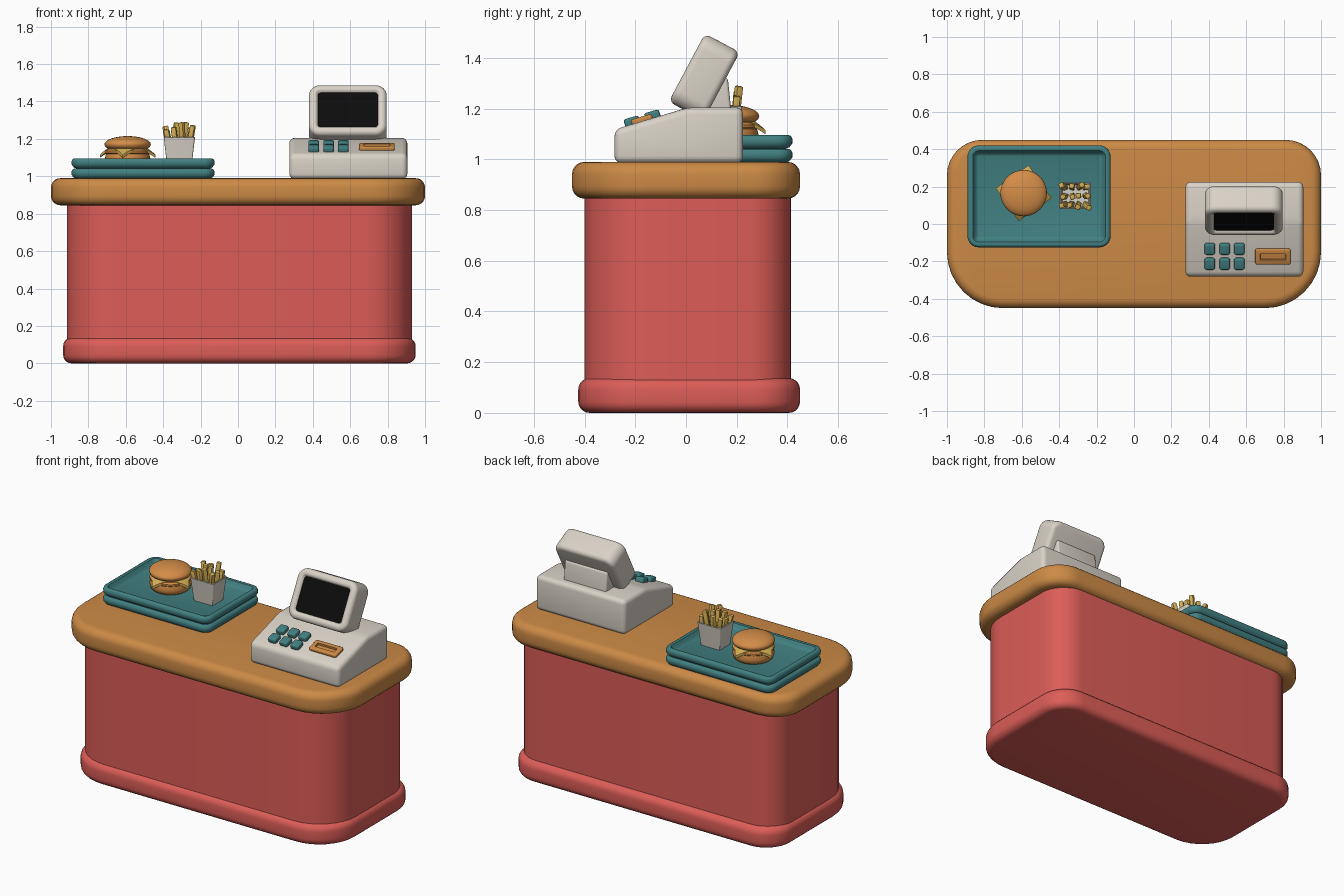
import bpy, bmesh, math, random
from mathutils import Matrix, Vector

if "Cube" in bpy.data.objects:
    bpy.data.objects.remove(bpy.data.objects["Cube"])

random.seed(4)


def mat(name, r, g, b):
    m = bpy.data.materials.new(name)
    lin = [((c / 255 + 0.055) / 1.055) ** 2.4 for c in (r, g, b)]
    m.diffuse_color = (*lin, 1)
    m.use_nodes = True
    m.node_tree.nodes["Principled BSDF"].inputs["Base Color"].default_value = m.diffuse_color
    return m


RED = mat("counter red", 220, 93, 87)
WOOD = mat("counter top orange", 204, 138, 70)
TEAL = mat("tray teal", 66, 128, 130)
CREAM = mat("register cream", 217, 210, 199)
BLACK = mat("screen black", 12, 12, 13)
BUN = mat("bun orange", 212, 141, 72)
YELLOW = mat("fries yellow", 212, 174, 84)


def finish(bm, name, m, matrix=None, angle=40):
    bmesh.ops.recalc_face_normals(bm, faces=bm.faces)
    if matrix:
        bm.transform(matrix)
    me = bpy.data.meshes.new(name)
    bm.to_mesh(me)
    bm.free()
    me.materials.append(m)
    ob = bpy.data.objects.new(name, me)
    bpy.context.collection.objects.link(ob)
    bpy.ops.object.select_all(action='DESELECT')
    ob.select_set(True)
    bpy.context.view_layer.objects.active = ob
    bpy.ops.object.shade_smooth_by_angle(angle=math.radians(angle))
    return ob


def rounded(z0, z1, r, n=5):
    """Rounded edge profile as (inset, z) pairs."""
    a = [math.pi / 2 * i / n for i in range(n + 1)]
    low = [(r - r * math.sin(t), z0 + r - r * math.cos(t)) for t in a]
    high = [(r - r * math.cos(t), z1 - r + r * math.sin(t)) for t in a]
    return low + high


def slab(name, m, x0, x1, y0, y1, rf, rb, profile, matrix=None):
    """Stack of rounded rectangles; rf / rb are front and back corner radii."""
    bm = bmesh.new()
    rings = []
    for d, z in profile:
        ring = []
        for sx, sy, r, start in ((1, 1, rb, 0), (-1, 1, rb, 90), (-1, -1, rf, 180), (1, -1, rf, 270)):
            r = max(r - d, 0.003)
            cx = x1 - d - r if sx > 0 else x0 + d + r
            cy = y1 - d - r if sy > 0 else y0 + d + r
            for i in range(9):
                t = math.radians(start + 90 * i / 8)
                ring.append(bm.verts.new((cx + r * math.cos(t), cy + r * math.sin(t), z)))
        rings.append(ring)
    n = len(rings[0])
    for a, b in zip(rings, rings[1:]):
        for i in range(n):
            bm.faces.new((a[i], a[(i + 1) % n], b[(i + 1) % n], b[i]))
    bm.faces.new(rings[0])
    bm.faces.new(rings[-1])
    return finish(bm, name, m, matrix)


def side_prism(name, m, x0, x1, pts, bevel):
    """Side outline (y, z) extruded along x with rounded edges."""
    bm = bmesh.new()
    a = [bm.verts.new((x0, y, z)) for y, z in pts]
    b = [bm.verts.new((x1, y, z)) for y, z in pts]
    bm.faces.new(a)
    bm.faces.new(b)
    for i in range(len(pts)):
        j = (i + 1) % len(pts)
        bm.faces.new((a[i], a[j], b[j], b[i]))
    bmesh.ops.recalc_face_normals(bm, faces=bm.faces)
    bmesh.ops.bevel(bm, geom=bm.edges[:], offset=bevel, segments=4, profile=0.5, affect='EDGES')
    return finish(bm, name, m)


def lathe(name, m, x, y, pts, n=40):
    bm = bmesh.new()
    vs = [bm.verts.new((r, 0, z)) for r, z in pts]
    es = [bm.edges.new(p) for p in zip(vs, vs[1:])]
    bmesh.ops.spin(bm, geom=vs + es, cent=(0, 0, 0), axis=(0, 0, 1), angle=2 * math.pi, steps=n)
    bmesh.ops.remove_doubles(bm, verts=bm.verts, dist=1e-4)
    return finish(bm, name, m, Matrix.Translation((x, y, 0)))


# Counter
slab("counter_base", RED, -0.935, 0.95, -0.425, 0.45, 0.26, 0.18, rounded(0, 0.137, 0.045))
slab("counter_body", RED, -0.915, 0.93, -0.40, 0.415, 0.25, 0.17, [(0, 0.06), (0, 0.87)])
slab("counter_top", WOOD, -1, 1, -0.45, 0.45, 0.30, 0.19, rounded(0.845, 0.99, 0.05))

# Two stacked trays with raised rims
for i, z in enumerate((0.985, 1.04)):
    slab(f"tray_{i + 1}", TEAL, -0.89, -0.125, -0.125, 0.42, 0.06, 0.06,
         [(0.03, z), (0.012, z + 0.008), (0.001, z + 0.022), (0, z + 0.04), (0.006, z + 0.052),
          (0.015, z + 0.056), (0.028, z + 0.053), (0.036, z + 0.042), (0.046, z + 0.026), (0.056, z + 0.022)])

# Burger
BX, BY = -0.59, 0.165
lathe("bottom_bun", BUN, BX, BY, [(0, 1.055), (0.095, 1.055), (0.115, 1.07), (0.122, 1.095), (0.115, 1.12), (0, 1.122)])
lathe("patty", BUN, BX, BY, [(0, 1.115), (0.11, 1.115), (0.121, 1.125), (0.121, 1.135), (0.11, 1.145), (0, 1.145)])
dome = [(0.124 * math.cos(t), 1.17 + 0.045 * math.sin(t)) for t in [math.pi / 2 * i / 10 for i in range(11)]]
lathe("top_bun", BUN, BX, BY, [(0, 1.148), (0.105, 1.148), (0.119, 1.157)] + dome[:-1] + [(0, 1.215)])

# Cheese slice with drooping corners
bm = bmesh.new()
bmesh.ops.create_grid(bm, x_segments=16, y_segments=16, size=0.107)
for v in bm.verts:
    v.co.z = 1.152 - max(0, v.co.length - 0.105) * 0.8
top = bm.faces[:]
ext = bmesh.ops.extrude_face_region(bm, geom=top)
for v in [g for g in ext['geom'] if isinstance(g, bmesh.types.BMVert)]:
    v.co.z -= 0.016
finish(bm, "cheese_slice", YELLOW, Matrix.Translation((BX, BY, 0)) @ Matrix.Rotation(math.radians(35), 4, 'Z'))

# Fries and their carton
slab("fries_carton", CREAM, -0.397, -0.23, 0.08, 0.222, 0.012, 0.012,
     [(0.018, 1.055), (0.0, 1.208), (0.003, 1.211), (0.008, 1.208), (0.014, 1.17)])
bm = bmesh.new()
for ix in range(4):
    for iy in range(3):
        px, py = (ix - 1.5) / 1.5, iy - 1
        length = random.uniform(0.12, 0.155) - 0.02 * abs(px)
        place = (Matrix.Translation((-0.313 + px * 0.05, 0.151 + py * 0.042, 1.145))
                 @ Matrix.Rotation(px * 0.16 + random.uniform(-0.1, 0.1), 4, 'Y')
                 @ Matrix.Rotation(-py * 0.12 + random.uniform(-0.08, 0.08), 4, 'X')
                 @ Matrix.Rotation(random.uniform(0, 1.5), 4, 'Z')
                 @ Matrix.Translation((0, 0, length / 2))
                 @ Matrix.Diagonal((0.028, 0.028, length, 1)))
        bmesh.ops.create_cube(bm, size=1, matrix=place)
bmesh.ops.bevel(bm, geom=bm.edges[:], offset=0.006, segments=2, profile=0.5, affect='EDGES')
finish(bm, "fries", YELLOW)

# Register body and monitor stand
side_prism("register_body", CREAM, 0.275, 0.905,
           [(-0.282, 0.985), (0.225, 0.985), (0.225, 1.205), (0.01, 1.205), (-0.282, 1.118)], 0.028)
side_prism("monitor_stand", CREAM, 0.44, 0.74, [(0.0, 1.18), (0.18, 1.18), (0.165, 1.32), (0.06, 1.36)], 0.012)

# Tilted monitor with a recessed screen
tilt = Matrix.Translation((0.587, 0.072, 1.325)) @ Matrix.Rotation(math.radians(62), 4, 'X')
slab("monitor", CREAM, -0.208, 0.208, -0.152, 0.152, 0.06, 0.06,
     rounded(-0.078, 0.078, 0.026) + [(0.036, 0.078), (0.042, 0.073), (0.05, 0.062)], tilt)
slab("screen", BLACK, -0.163, 0.163, -0.105, 0.105, 0.025, 0.025, [(0, 0.06), (0, 0.065)], tilt)

# Keys and card slot on the sloping panel
slope = math.atan2(0.087, 0.292)


def on_panel(x, y):
    return Matrix.Translation((x, y, 1.118 + (y + 0.282) * 0.298)) @ Matrix.Rotation(slope, 4, 'X')


for r, y in enumerate((-0.21, -0.13)):
    for c, x in enumerate((0.405, 0.485, 0.563)):
        slab(f"key_{r + 1}_{c + 1}", TEAL, -0.028, 0.028, -0.031, 0.031, 0.012, 0.012,
             rounded(-0.01, 0.027, 0.01, 3), on_panel(x, y))
slab("card_slot", WOOD, -0.095, 0.095, -0.043, 0.043, 0.012, 0.012,
     rounded(-0.01, 0.018, 0.007, 3) + [(0.026, 0.018), (0.028, 0.004)], on_panel(0.743, -0.172))
